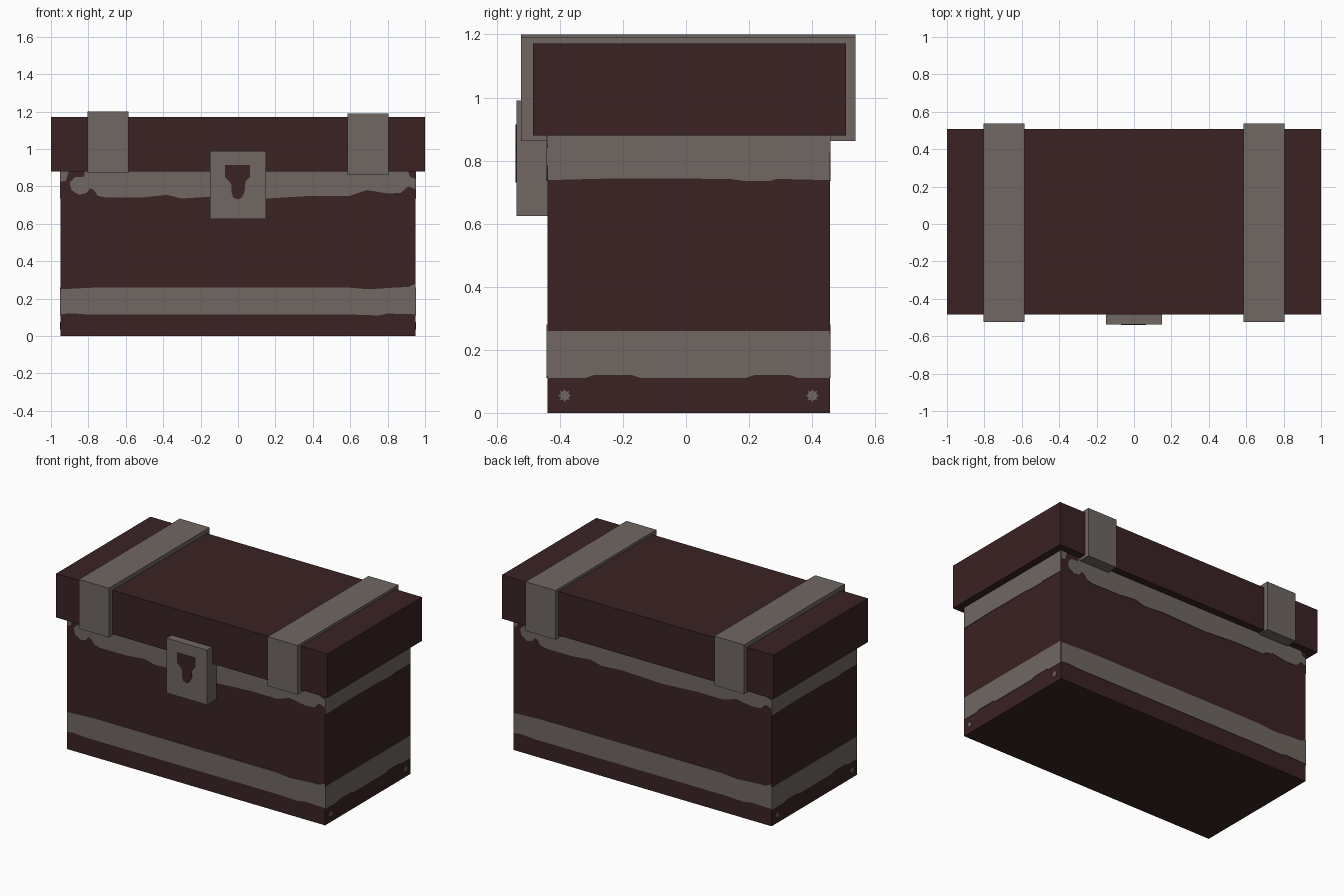
import bpy, bmesh
from math import pi, cos, sin
from mathutils import Matrix, Vector

if "Cube" in bpy.data.objects:
    bpy.data.objects.remove(bpy.data.objects["Cube"], do_unlink=True)


def material(name, rgb):
    mat = bpy.data.materials.new(name)
    mat.use_nodes = True
    mat.diffuse_color = (*rgb, 1)
    mat.node_tree.nodes["Principled BSDF"].inputs["Base Color"].default_value = (*rgb, 1)
    return mat


wood = material("dark_brown_wood", (0.043, 0.016, 0.017))
metal = material("grey_metal", (0.160, 0.136, 0.124))


def add_object(name, bm, mat):
    bmesh.ops.recalc_face_normals(bm, faces=bm.faces)
    mesh = bpy.data.meshes.new(name)
    bm.to_mesh(mesh)
    bm.free()
    mesh.materials.append(mat)
    obj = bpy.data.objects.new(name, mesh)
    bpy.context.collection.objects.link(obj)
    return obj


def box(name, low, high, mat):
    low, high = Vector(low), Vector(high)
    bm = bmesh.new()
    bmesh.ops.create_cube(bm, size=1)
    bmesh.ops.scale(bm, vec=high - low, verts=bm.verts)
    bmesh.ops.translate(bm, vec=(low + high) / 2, verts=bm.verts)
    return add_object(name, bm, mat)


MID_Y = 0.008       # centre of the body in depth
HALF_X, HALF_Y = 0.95, 0.448
TOP = 0.88


def plate(name, outline, depth, turns, mat):
    """Thin painted shape on a wall, turned about the body by quarter turns."""
    bm = bmesh.new()
    face = bm.faces.new([bm.verts.new((u, -depth, z)) for u, z in outline])
    ext = bmesh.ops.extrude_face_region(bm, geom=[face])
    verts = [g for g in ext["geom"] if isinstance(g, bmesh.types.BMVert)]
    bmesh.ops.translate(bm, vec=(0, -0.003, 0), verts=verts)
    bm.transform(Matrix.Translation((0, MID_Y, 0)) @ Matrix.Rotation(turns * pi / 2, 4, 'Z'))
    return add_object(name, bm, mat)


# Body, lid, straps and lock
box("chest_body", (-HALF_X, MID_Y - HALF_Y, 0), (HALF_X, MID_Y + HALF_Y, TOP), wood)
box("lid", (-1, -0.485, TOP), (1, 0.507, 1.172), wood)
box("right_strap", (-0.805, -0.523, 0.872), (-0.585, 0.537, 1.2), metal)
box("left_strap", (0.585, -0.523, 0.862), (0.805, 0.537, 1.19), metal)
box("lock_plate", (-0.15, -0.538, 0.625), (0.15, -0.44, 0.99), metal)

# Keyhole
keyhole = [(-.07, .915), (.065, .915), (.065, .85), (.04, .83), (.035, .77), (.02, .74),
           (0, .73), (-.025, .74), (-.035, .77), (-.035, .81), (-.05, .83), (-.07, .85)]
plate("keyhole", keyhole, 0.538 + MID_Y, 0, wood)

# Worn metal bands on the long walls
long_low = [(-.95, .115), (-.9, .122), (-.8, .115), (.6, .115), (.75, .11), (.8, .12), (.95, .116),
            (.95, .28), (.91, .262), (.85, .26), (.7, .25), (.58, .26), (-.75, .26), (-.95, .25)]
long_high = [(-.82, TOP), (-.82, .852), (-.87, .85), (-.9, .82), (-.89, .78), (-.85, .755),
             (-.81, .765), (-.79, .79), (-.77, .78), (-.75, .75), (-.7, .74), (-.5, .742),
             (-.38, .755), (-.3, .735), (-.15, .745), (.15, .735), (.4, .75), (.6, .75),
             (.69, .78), (.8, .762), (.87, .765), (.91, .80), (.95, .785), (.95, .84),
             (.92, .85), (.91, TOP)]
corner_patch = [(-.95, TOP), (-.95, .825), (-.92, .83), (-.905, TOP)]

# Straighter bands on the short walls
side_low = [(-HALF_Y, .11), (-.33, .11), (-.3, .12), (-.18, .12), (-.15, .11), (.18, .11),
            (.21, .12), (.32, .12), (.35, .11), (HALF_Y, .11), (HALF_Y, .26), (-HALF_Y, .26)]
side_high = [(-HALF_Y, TOP), (-HALF_Y, .738), (-.22, .744), (.13, .742), (.17, .736),
             (.26, .736), (.28, .742), (HALF_Y, .738), (HALF_Y, TOP)]


def star(cu, cz):
    return [(cu + r * cos(k * pi / 8), cz + r * sin(k * pi / 8))
            for k in range(16) for r in [0.013 if k % 2 else 0.021]]


for turns, name in ((0, "front"), (2, "back")):
    plate(name + "_lower_band", long_low, HALF_Y, turns, metal)
    plate(name + "_upper_band", long_high, HALF_Y, turns, metal)
    plate(name + "_corner_patch", corner_patch, HALF_Y, turns, metal)

for turns, name in ((1, "left"), (3, "right")):
    plate(name + "_lower_band", side_low, HALF_X, turns, metal)
    plate(name + "_upper_band", side_high, HALF_X, turns, metal)
    for i, u in enumerate((-0.393, 0.393)):
        plate(f"{name}_rivet_{i + 1}", star(u, 0.055), HALF_X, turns, metal)
